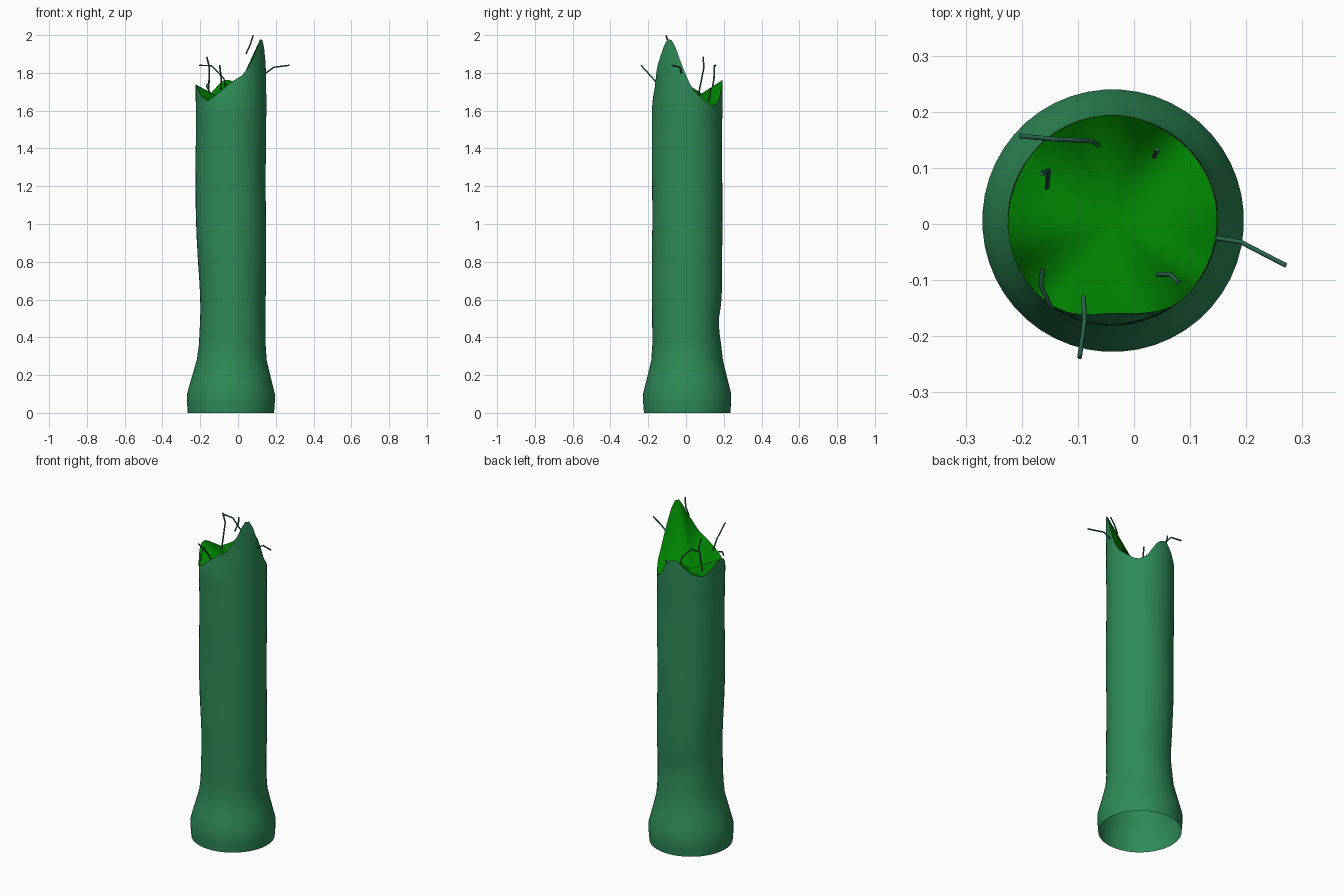
import bpy, bmesh, math
from math import sin, cos, radians, exp

if "Cube" in bpy.data.objects:
    bpy.data.objects.remove(bpy.data.objects["Cube"])

N, CX, CY = 48, -0.038, 0.006

def material(name, col):
    m = bpy.data.materials.new(name)
    m.diffuse_color = (*col, 1)
    m.use_nodes = True
    m.node_tree.nodes["Principled BSDF"].inputs["Base Color"].default_value = m.diffuse_color
    return m

BARK = material("sea_green", (0.027, 0.258, 0.095))
WOOD = material("inner_green", (0.0, 0.216, 0.0))
TWIG = material("twig_green", (0.02, 0.13, 0.07))

# Broken rim: angle in degrees -> height
RIM = [(-180, 1.74), (-165, 1.735), (-148, 1.68), (-130, 1.65), (-109, 1.70),
       (-90, 1.75), (-68, 1.79), (-50, 1.88), (-40, 1.95), (-31, 1.99), (-22, 1.96),
       (-12, 1.87), (-2, 1.79), (8, 1.715), (30, 1.65), (46, 1.62), (62, 1.645),
       (78, 1.73), (90, 1.765), (103, 1.76), (125, 1.69), (145, 1.67), (165, 1.71), (180, 1.74)]
# Trunk profile: height, radius
PROFILE = [(0, .229), (.05, .233), (.1, .234), (.16, .219), (.22, .204), (.28, .19), (.36, .185)]
PROFILE += [(.36 + .07 * i, .186) for i in range(1, 18)]

def lookup(table, v):
    for (a, p), (b, q) in zip(table, table[1:]):
        if v <= b:
            return p + (q - p) * (v - a) / (b - a)
    return table[-1][1]

def gap(a, b):
    return abs((a - b + 180) % 360 - 180)

def bump(a, z, a0, z0, wa, wz):
    return exp(-(gap(a, a0) / wa) ** 2 - ((z - z0) / wz) ** 2)

def surface(a, z, r):
    # dents on the left and back, slight waviness, inward lean at the front rim
    r -= .026 * bump(a, z, 180, .55, 45, .27) + .02 * bump(a, z, 90, .47, 40, .09)
    r -= .024 * bump(a, z, -97, 1.78, 32, .09)
    if z > .4:
        r += .0015 * sin(radians(3 * a) + 9 * z)
    t = radians(a)
    return (CX + r * cos(t), CY + r * sin(t), z)

def make(name, bm, mat):
    me = bpy.data.meshes.new(name)
    bm.normal_update()
    bm.to_mesh(me)
    bm.free()
    ob = bpy.data.objects.new(name, me)
    bpy.context.collection.objects.link(ob)
    me.materials.append(mat)
    for p in me.polygons:
        p.use_smooth = True
    return ob

angles = [-180 + 360 * (i + .5) / N for i in range(N)]

# Hollow outer trunk with flared foot, top rows stretched to the rim
bm = bmesh.new()
rows = [[bm.verts.new(surface(a, z, r)) for a in angles] for z, r in PROFILE]
z0 = PROFILE[-1][0]
for k in range(1, 6):
    rows.append([bm.verts.new(surface(a, z0 + (lookup(RIM, a) - z0) * k / 5, .187))
                 for a in angles])
rim = [v.co.copy() for v in rows[-1]]
for lo, hi in zip(rows, rows[1:]):
    for i in range(N):
        j = (i + 1) % N
        bm.faces.new((lo[i], lo[j], hi[j], hi[i]))
make("trunk", bm, BARK)

# Splintered inside: fan from the rim down to the heart
bm = bmesh.new()
heart = bm.verts.new((CX, CY, 1.64))
ring = [bm.verts.new(c) for c in rim]
for i in range(N):
    bm.faces.new((heart, ring[i], ring[(i + 1) % N]))
make("broken_heartwood", bm, WOOD)

# Thin bent twigs around the break
TWIGS = [
    [(-.205, .157, 1.84), (-.14, .151, 1.838), (-.075, .148, 1.77), (-.055, .135, 1.69)],
    [(-.165, .09, 1.885), (-.152, .095, 1.83), (-.155, .065, 1.68)],
    [(.036, .12, 1.65), (.041, .133, 1.72)],
    [(.042, -.09, 1.90), (.065, -.09, 1.95), (.08, -.105, 1.998)],
    [(-.09, -.13, 1.71), (-.088, -.17, 1.765), (-.097, -.238, 1.84)],
    [(.148, -.025, 1.80), (.19, -.032, 1.83), (.271, -.074, 1.84)],
    [(-.163, -.08, 1.74), (-.166, -.11, 1.73), (-.147, -.15, 1.69)],
]
for n, pts in enumerate(TWIGS, 1):
    cu = bpy.data.curves.new(f"twig_{n}", 'CURVE')
    cu.dimensions = '3D'
    cu.bevel_depth = .0042
    cu.bevel_resolution = 1
    cu.use_fill_caps = True
    sp = cu.splines.new('POLY')
    sp.points.add(len(pts) - 1)
    for p, c in zip(sp.points, pts):
        p.co = (*c, 1)
    cu.materials.append(TWIG)
    bpy.context.collection.objects.link(bpy.data.objects.new(f"twig_{n}", cu))
